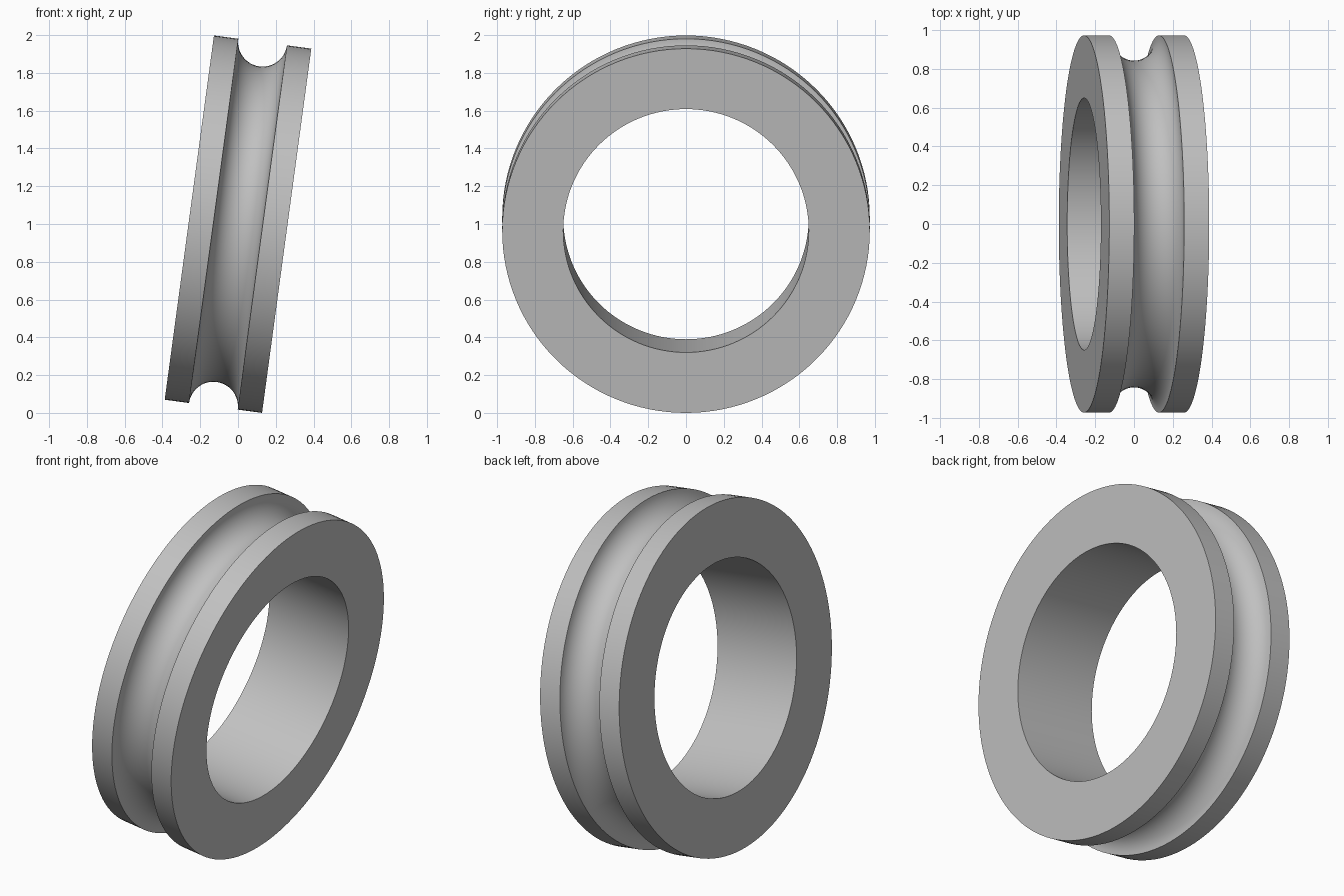
import bpy, bmesh
from math import pi, sin, cos, radians
from mathutils import Matrix

cube = bpy.data.objects.get("Cube")
if cube:
    bpy.data.objects.remove(cube, do_unlink=True)

OUTER, BORE, HALF_WIDTH, GROOVE = 0.973, 0.65, 0.26, 0.13
TILT = radians(7.7)
SEGMENTS, ARC_STEPS = 128, 24

# Plain grey material
grey = bpy.data.materials.new("plain grey")
grey.use_nodes = True
colour = (0.53, 0.53, 0.53, 1)
grey.diffuse_color = colour
grey.node_tree.nodes["Principled BSDF"].inputs["Base Color"].default_value = colour

# Cross-section as (axial, radial): square bore and rims, half-round groove
profile = [(-HALF_WIDTH, BORE), (-HALF_WIDTH, OUTER)]
for i in range(ARC_STEPS + 1):
    a = pi * i / ARC_STEPS
    profile.append((-GROOVE * cos(a), OUTER - GROOVE * sin(a)))
profile += [(HALF_WIDTH, OUTER), (HALF_WIDTH, BORE)]

# Turn the closed section around the x axis
bm = bmesh.new()
rings = []
for s in range(SEGMENTS):
    t = 2 * pi * s / SEGMENTS
    rings.append([bm.verts.new((x, r * sin(t), r * cos(t))) for x, r in profile])
n = len(profile)
for s in range(SEGMENTS):
    a, b = rings[s], rings[(s + 1) % SEGMENTS]
    for i in range(n):
        j = (i + 1) % n
        bm.faces.new((a[i], a[j], b[j], b[i]))
bmesh.ops.recalc_face_normals(bm, faces=bm.faces)

# Lean the ring and stand it on the floor
bm.transform(Matrix.Rotation(TILT, 4, 'Y'))
bm.transform(Matrix.Translation((0, 0, -min(v.co.z for v in bm.verts))))

mesh = bpy.data.meshes.new("grooved_ring")
bm.to_mesh(mesh)
bm.free()
mesh.materials.append(grey)
ring = bpy.data.objects.new("grooved_ring", mesh)
bpy.context.collection.objects.link(ring)

# Smooth round surfaces, crisp rim edges
bpy.ops.object.select_all(action='DESELECT')
ring.select_set(True)
bpy.context.view_layer.objects.active = ring
bpy.ops.object.shade_smooth_by_angle(angle=radians(30))
